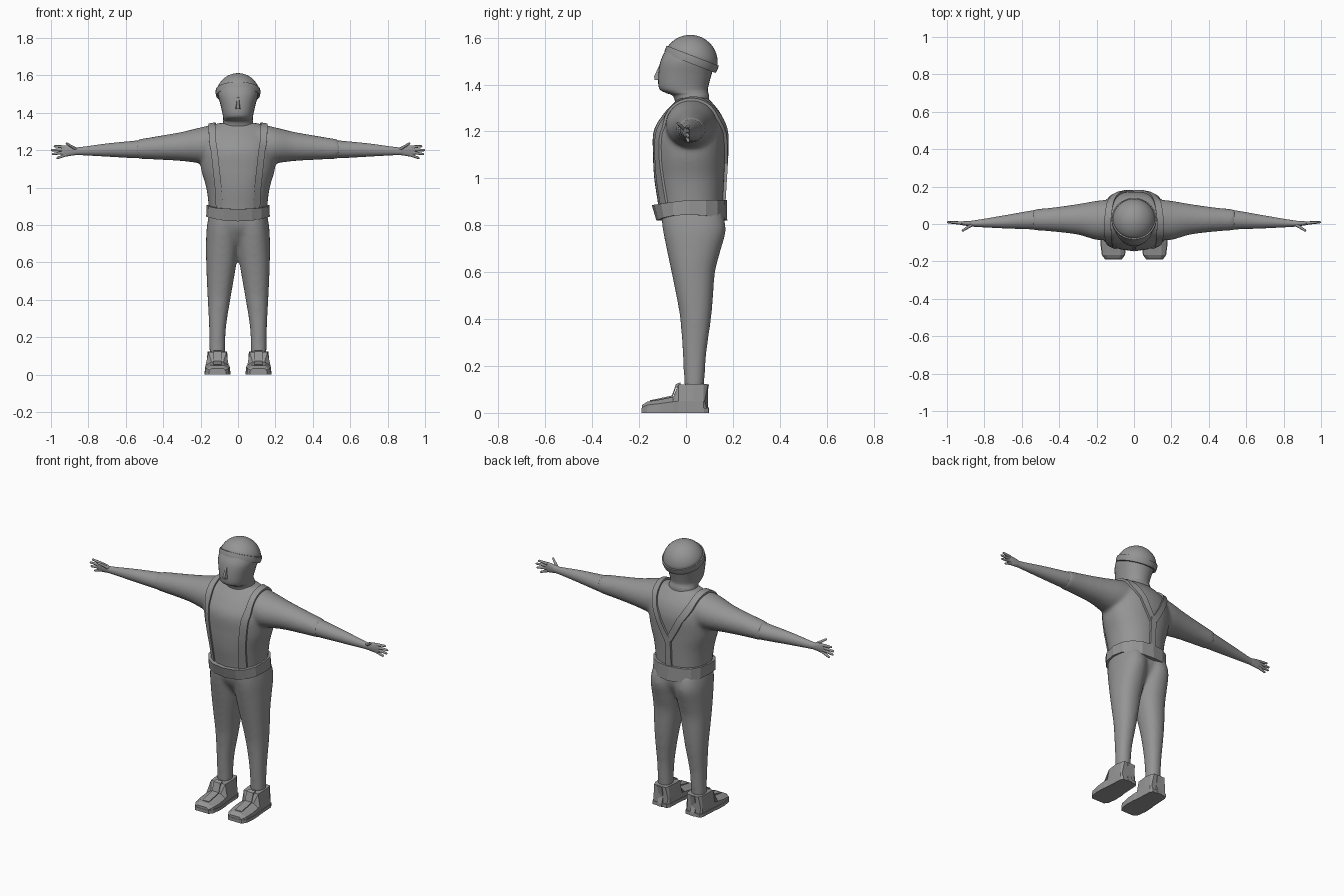
import bpy, bmesh, math
from mathutils import Vector, Matrix
from mathutils.bvhtree import BVHTree

if "Cube" in bpy.data.objects:
    bpy.data.objects.remove(bpy.data.objects["Cube"])

X, Y, Z = Vector((1, 0, 0)), Vector((0, 1, 0)), Vector((0, 0, 1))
grey = bpy.data.materials.new("dark_grey")
grey.diffuse_color = (.3, .3, .3, 1)
grey.use_nodes = True
grey.node_tree.nodes["Principled BSDF"].inputs["Base Color"].default_value = grey.diffuse_color


def oval(c, u, v, p=2.0, n=32):
    ring = []
    for i in range(n):
        a = 2 * math.pi * i / n
        s, t = math.sin(a), math.cos(a)
        ring.append(Vector(c) + u * math.copysign(abs(t) ** (2 / p), t)
                    + v * math.copysign(abs(s) ** (2 / p), s))
    return ring


def smooth_rows(rows, steps=5):
    """Catmull-Rom resampling of a short table."""
    out = []
    for i in range(len(rows) - 1):
        a, b, c, d = (rows[max(i - 1, 0)], rows[i], rows[i + 1],
                      rows[min(i + 2, len(rows) - 1)])
        for k in range(steps):
            t = k / steps
            out.append([0.5 * (2 * q + (r - p) * t + (2 * p - 5 * q + 4 * r - s) * t * t
                               + (3 * q - p - 3 * r + s) * t ** 3)
                        for p, q, r, s in zip(a, b, c, d)])
    return out + [list(rows[-1])]


def loft(bm, rings, side=1, loop=False):
    vs = [[bm.verts.new((p.x * side, p.y, p.z)) for p in r] for r in rings]
    n = len(vs[0])
    for a, b in list(zip(vs, vs[1:])) + ([(vs[-1], vs[0])] if loop else []):
        for i in range(n):
            j = (i + 1) % n
            bm.faces.new((a[i], a[j], b[j], b[i]))
    if not loop:
        bm.faces.new(vs[0])
        bm.faces.new(vs[-1])


def finish(name, bm, angle=40, voxel=None, soften=8):
    bmesh.ops.recalc_face_normals(bm, faces=bm.faces)
    me = bpy.data.meshes.new(name)
    bm.to_mesh(me)
    bm.free()
    me.materials.append(grey)
    ob = bpy.data.objects.new(name, me)
    bpy.context.collection.objects.link(ob)
    if voxel:
        m = ob.modifiers.new("Blend", 'REMESH')
        m.mode, m.voxel_size, m.use_smooth_shade = 'VOXEL', voxel, True
        s = ob.modifiers.new("Soften", 'SMOOTH')
        s.factor, s.iterations = 0.5, soften
    elif angle:
        bpy.ops.object.select_all(action='DESELECT')
        ob.select_set(True)
        bpy.context.view_layer.objects.active = ob
        bpy.ops.object.shade_smooth_by_angle(angle=math.radians(angle))
    return ob


def upright(rows, p=2.0):
    """Rows of z, x0, x1, y front, y back."""
    return [oval(((a + b) / 2, (f + k) / 2, z), X * (b - a) / 2, Y * (k - f) / 2, p)
            for z, a, b, f, k in smooth_rows(rows)]


def sideways(rows):
    """Rows of x, y0, y1, z0, z1."""
    return [oval((x, (a + b) / 2, (c + d) / 2), Y * (b - a) / 2, Z * (d - c) / 2)
            for x, a, b, c, d in smooth_rows(rows)]


# Shirt: torso and sleeves blended together
bm = bmesh.new()
loft(bm, upright([(.83, -.154, .154, -.112, .155), (.90, -.157, .157, -.121, .158),
                  (1.0, -.17, .17, -.136, .163), (1.1, -.198, .198, -.141, .168),
                  (1.2, -.205, .205, -.139, .172), (1.27, -.185, .185, -.10, .152),
                  (1.32, -.145, .145, -.055, .115), (1.345, -.11, .11, -.03, .09)], 2.2))
for s in (1, -1):
    loft(bm, sideways([(0, -.08, .13, 1.13, 1.34), (.13, -.085, .13, 1.125, 1.336),
                       (.2, -.085, .124, 1.13, 1.322), (.3, -.057, .107, 1.142, 1.298),
                       (.42, -.042, .09, 1.149, 1.277), (.54, -.033, .078, 1.154, 1.257)]), s)
shirt = finish("shirt", bm, voxel=.01)

# Trousers: hips and two legs blended together
bm = bmesh.new()
loft(bm, upright([(.66, -.03, .03, .0, .07), (.72, -.08, .08, -.055, .115),
                  (.79, -.14, .14, -.098, .15), (.88, -.15, .15, -.108, .155)]))
for s in (1, -1):
    loft(bm, upright([(.10, .07, .152, -.007, .077), (.25, .064, .155, -.014, .087),
                      (.4, .041, .162, -.025, .107), (.5, .024, .167, -.042, .116),
                      (.6, .007, .170, -.062, .124), (.68, -.004, .171, -.079, .144),
                      (.78, -.008, .168, -.099, .17), (.86, -.008, .155, -.107, .155)], 2.2), s)
finish("trousers", bm, voxel=.01, soften=14)

# Forearms and hands
bm = bmesh.new()
fingers = [((.925, .005, 1.217), (.985, .01, 1.222)), ((.93, .005, 1.203), (1.0, .01, 1.2)),
           ((.93, .005, 1.189), (.995, .01, 1.178)), ((.92, .005, 1.176), (.97, .01, 1.156)),
           ((.865, -.003, 1.205), (.92, -.038, 1.238))]
for s in (1, -1):
    loft(bm, sideways([(.5, -.032, .078, 1.157, 1.257), (.56, -.028, .07, 1.158, 1.25),
                       (.7, -.023, .045, 1.166, 1.236),
                       (.85, -.015, .02, 1.174, 1.216), (.88, -.012, .017, 1.172, 1.22),
                       (.92, -.006, .014, 1.167, 1.226), (.945, -.001, .01, 1.172, 1.22)]), s)
    for a, b in fingers:
        a, b = Vector(a), Vector(b)
        u = (b - a).cross(Z).normalized()
        v = u.cross(b - a).normalized()
        loft(bm, [oval(a.lerp(b, t), u * r, v * r, n=8)
                  for t, r in ((0, .009), (.6, .007), (.92, .006), (1, .002))], s)
finish("forearms_and_hands", bm, 60)

# Head and neck
bm = bmesh.new()
loft(bm, upright([(1.30, -.09, .09, -.04, .1), (1.35, -.08, .08, -.055, .098),
                  (1.365, -.079, .079, -.088, .095), (1.385, -.081, .081, -.115, .094),
                  (1.44, -.093, .093, -.118, .108), (1.5, -.107, .107, -.109, .125),
                  (1.55, -.1, .1, -.085, .115)], 2.2))
finish("head", bm, 60)

# Nose wedge
bm = bmesh.new()
loft(bm, [[Vector((-w, -.1, z)), Vector((w, -.1, z)), Vector((w * .5, y, z)),
           Vector((-w * .5, y, z))]
          for z, w, y in ((1.495, .006, -.108), (1.435, .014, -.136), (1.42, .018, -.134))])
finish("nose", bm, None)

# Tilted cap with a turned-up band
bm = bmesh.new()
profile = [(.09, -.004), (.117, -.004), (.120, .012), (.119, .03), (.112, .03)]
profile += [(.117 * math.cos(a), .117 * math.sin(a))
            for a in (math.radians(16 + 73.5 * i / 10) for i in range(11))]
loft(bm, [oval((0, 0, h), X * r, Y * r, n=40) for r, h in profile])
bmesh.ops.transform(bm, verts=bm.verts, matrix=Matrix.Translation((0, .018, 1.495))
                    @ Matrix.Rotation(math.radians(-21), 4, 'X'))
finish("cap", bm, 35)

# Faceted belt that dips at the front
bm = bmesh.new()
rings = []
for i in range(16):
    a = 2 * math.pi * i / 16
    s, c = math.sin(a), math.cos(a)
    sx = math.copysign(abs(s) ** .85, s)
    cy = math.copysign(abs(c) ** .85, c)
    top, low = .908 - .022 * max(0, c), .845 - .025 * c * c
    rings.append([Vector((sx * (.168 - d), .014 - cy * (.16 - d - e * max(0, c)), z))
                  for d, z, e in ((.025, top, 0), (0, top, 0), (-.002, low, .022),
                                  (.025, low, .022))])
loft(bm, rings, loop=True)
finish("belt", bm, None)

# Braces draped on the shirt surface
bpy.context.view_layer.update()
tree = BVHTree.FromObject(shirt, bpy.context.evaluated_depsgraph_get())


def strap(bm, guide, lifts, side=1, half=.018):
    hits = []
    for x, y, z in smooth_rows(guide, 6):
        o = Vector((x, y, z))
        d = (Vector((x, .02, min(z, 1.2))) - o).normalized()
        p = tree.ray_cast(o, d)[0]
        if p:
            hits.append((p, -d))
    rings = []
    for i, (p, n) in enumerate(hits):
        t = hits[min(i + 1, len(hits) - 1)][0] - hits[max(i - 1, 0)][0]
        w = t.cross(n).normalized() * half
        edge = [tree.ray_cast(p + w * k + n * .1, -n)[0] or p + w * k for k in (-1, 1)]
        f = i / (len(hits) - 1)
        lift = lifts[0] * (1 - f) + lifts[1] * f
        rings.append([edge[0] + n * lift, edge[1] + n * lift,
                      edge[1] - n * .006, edge[0] - n * .006])
    loft(bm, rings, side)


bm = bmesh.new()
for s in (1, -1):
    strap(bm, [(.10, -.3, .885), (.106, -.3, 1.0), (.122, -.3, 1.15), (.136, -.2, 1.3),
               (.14, -.05, 1.5), (.138, .08, 1.5), (.12, .24, 1.36), (.075, .3, 1.2),
               (.006, .3, 1.07)], (.009, .013), s)
strap(bm, [(0, .3, 1.09), (0, .3, 1.0), (0, .3, .89)], (.014, .012))
finish("braces", bm, 30)

# Shoes: faceted upper, sole, tongue and heel strip
upper = [(-.187, .042, .03, .034), (-.165, .059, .038, .048), (-.11, .066, .036, .057),
         (-.055, .064, .032, .068), (-.033, .060, .048, .12), (.03, .056, .052, .124),
         (.075, .054, .046, .123), (.094, .044, .038, .122)]
tongue = [(-.15, .049), (-.11, .057), (-.057, .069), (-.04, .118), (-.02, .125)]

for s, label in ((1, "left"), (-1, "right")):
    bm = bmesh.new()
    loft(bm, [[Vector((.11 + x, y - (.015 if y > .09 and 0 < z < .1 else 0), z)) for x, z in
               ((-hb, 0), (hb, 0), (hb, min(.05, h * .7)), (ht, h), (-ht, h),
                (-hb, min(.05, h * .7)))] for y, hb, ht, h in upper], s)
    loft(bm, [[Vector((.11 + x, y * 1.01, z)) for x, z in
               ((-hb - .003, 0), (hb + .003, 0), (hb + .003, .02), (-hb - .003, .02))]
              for y, hb, ht, h in upper], s)
    loft(bm, [[Vector((.11 + x, y - .003, z + k)) for x, k in
               ((-.022, -.01), (.022, -.01), (.022, .005), (-.022, .005))]
              for y, z in tongue], s)
    loft(bm, [[Vector((.11 + x, y, z)) for x, y in
               ((-.015, .07), (.015, .07), (.015, b), (-.015, b))]
              for z, b in ((0, .099), (.02, .097), (.055, .085), (.12, .098))], s)
    finish(label + "_shoe", bm, None)
